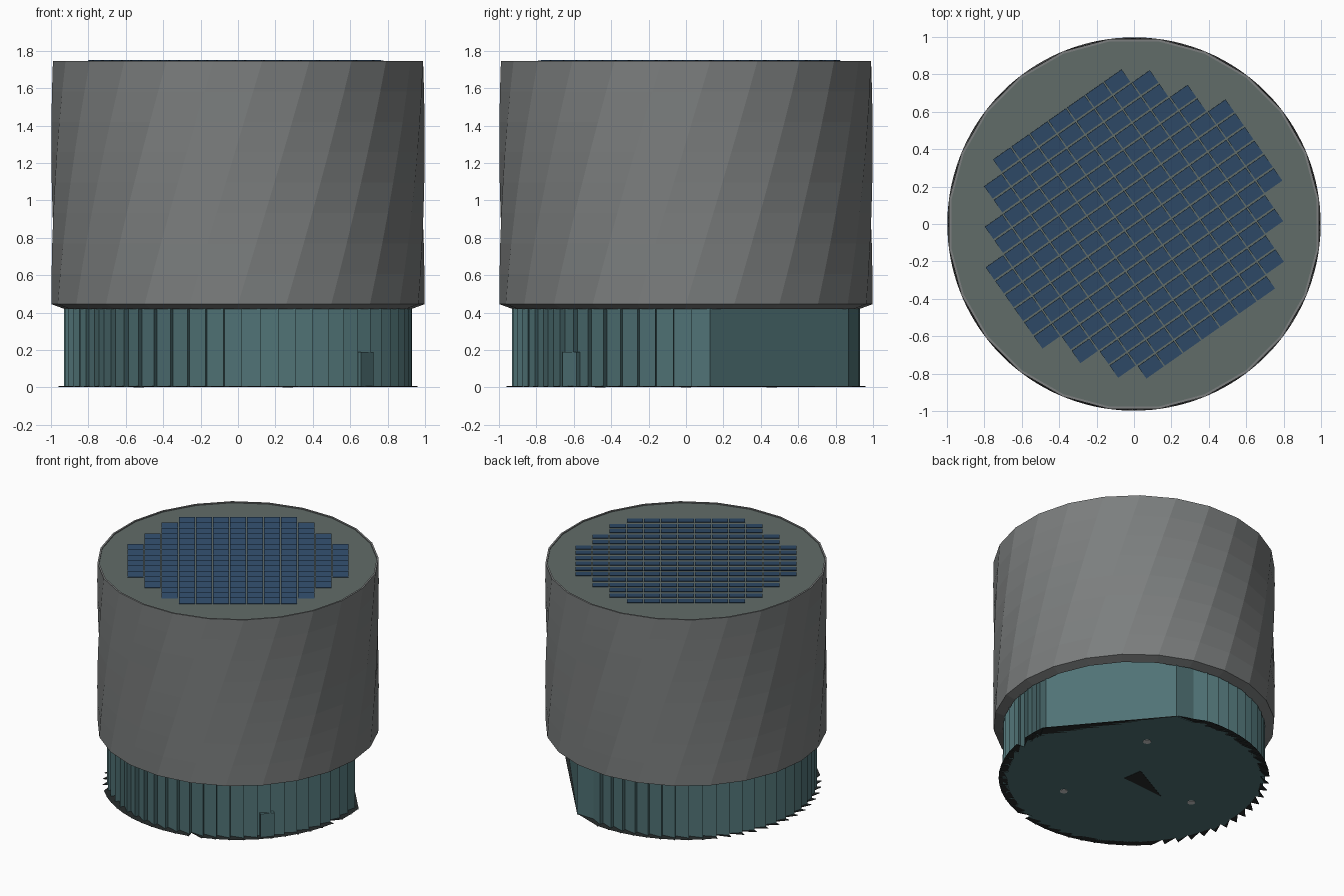
import bpy, bmesh
from math import sin, cos, radians, hypot
from mathutils import Matrix, Vector

if "Cube" in bpy.data.objects:
    bpy.data.objects.remove(bpy.data.objects["Cube"])


def material(name, rgb):
    m = bpy.data.materials.new(name)
    m.diffuse_color = (*rgb, 1)
    m.use_nodes = True
    m.node_tree.nodes["Principled BSDF"].inputs["Base Color"].default_value = m.diffuse_color
    return m


GREY = material("drum_grey", (0.20, 0.21, 0.21))
TEAL = material("base_teal", (0.08, 0.17, 0.18))
DECK = material("deck_grey", (0.12, 0.15, 0.14))
BLUE = material("panel_blue", (0.03, 0.075, 0.15))
DARK = material("dark", (0.02, 0.025, 0.025))


def finish(name, bm, mat, fix_normals=True):
    if fix_normals:
        bmesh.ops.recalc_face_normals(bm, faces=bm.faces[:])
    me = bpy.data.meshes.new(name)
    bm.to_mesh(me)
    bm.free()
    if mat:
        me.materials.append(mat)
    ob = bpy.data.objects.new(name, me)
    bpy.context.collection.objects.link(ob)
    return ob


def polar(r, deg):
    return r * cos(radians(deg)), r * sin(radians(deg))


def prism(name, pts, z0, z1, mat):
    bm = bmesh.new()
    low = [bm.verts.new((x, y, z0)) for x, y in pts]
    high = [bm.verts.new((x, y, z1)) for x, y in pts]
    n = len(pts)
    for i in range(n):
        j = (i + 1) % n
        bm.faces.new((low[i], low[j], high[j], high[i]))
    caps = [bm.faces.new(low[::-1]), bm.faces.new(high)]
    bmesh.ops.triangulate(bm, faces=caps)
    return finish(name, bm, mat)


def ngon(n, r, offset, cx=0, cy=0):
    return [(cx + x, cy + y) for x, y in (polar(r, offset + 360 * i / n) for i in range(n))]


# Twisted drum: 24 sides, 8 courses of grooved cladding
SIDES, ROWS, TWIST = 24, 8, 22.5
Z0, Z1 = 0.445, 1.745


def ring(bm, r, z, turn):
    return [bm.verts.new((x, y, z)) for x, y in ngon(SIDES, r, turn)]


def bridge(bm, a, b):
    n = len(a)
    return [bm.faces.new((a[i], a[(i + 1) % n], b[(i + 1) % n], b[i])) for i in range(n)]


bm = bmesh.new()
rings = [ring(bm, 0.998, Z0 + (Z1 - Z0) * k / ROWS, TWIST * k / ROWS) for k in range(ROWS + 1)]
cladding = []
for a, b in zip(rings, rings[1:]):
    cladding += bridge(bm, a, b)
# rim on top
rim_in = ring(bm, 0.985, Z1, TWIST)
rim_low = ring(bm, 0.985, Z1 - 0.03, TWIST)
bridge(bm, rings[-1], rim_in)
bridge(bm, rim_in, rim_low)
# chamfered underside with a recess for the base
lip = ring(bm, 0.93, 0.42, 0)
well = ring(bm, 0.93, 0.55, 0)
bridge(bm, lip, rings[0])
bridge(bm, well, lip)
bm.faces.new(well[::-1])
bmesh.ops.inset_individual(bm, faces=cladding, thickness=0.004, depth=0.003)
finish("drum_cladding", bm, GREY, False)

# Roof deck inside the rim
prism("roof_deck", ngon(SIDES, 0.985, TWIST), 1.70, 1.738, DECK)

# Solar array: tilted panels on a rotated grid clipped to a circle
bm = bmesh.new()
PX, PY = 0.121, 0.090
spin = Matrix.Rotation(radians(35), 4, 'Z')
tilt = Matrix.Rotation(radians(7), 4, 'X')
size = Matrix.Diagonal((0.114, 0.080, 0.004, 1))
for i in range(-6, 7):
    for j in range(16):
        x, y = i * PX, (j - 7.5) * PY
        if hypot(abs(x) + PX / 2, abs(y) + PY / 2) < 0.84:
            place = Matrix.Translation(Vector((x, y, 1.744)))
            bmesh.ops.create_cube(bm, size=1, matrix=spin @ place @ tilt @ size)
finish("solar_panels", bm, BLUE)

# Sawtooth base with a flat cut at the back right
TEETH, START, SPAN = 48, 78, 290


def saw_outline(r_in, r_out):
    step = SPAN / TEETH
    pts = []
    for k in range(TEETH):
        a = START + k * step
        pts += [polar(r_in, a), polar(r_out, a + step)]
    pts.append(polar(0.93, START - 9))
    return pts


prism("base_wall", saw_outline(0.895, 0.93), 0.003, 0.55, TEAL)
prism("base_plate", saw_outline(0.895, 0.96), 0.003, 0.008, DARK)

# Small door at the front right
bm = bmesh.new()
dx, dy = polar(0.905, -42)
bmesh.ops.create_cube(bm, size=1, matrix=Matrix.Translation((dx, dy, 0.097))
                      @ Matrix.Rotation(radians(-42), 4, 'Z')
                      @ Matrix.Diagonal((0.05, 0.10, 0.186, 1)))
finish("door", bm, TEAL)

# Feet and centre mark on the underside
for k, a in enumerate((60, 180, 300)):
    cx, cy = polar(0.53, a)
    prism(f"foot_{k + 1}", ngon(12, 0.028, 0, cx, cy), 0, 0.006, None)
view = radians(54)
tri = []
for s, u in ((-0.07, 0.0), (0.04, 0.11), (0.21, -0.24)):
    tri.append((u * cos(view) - s * sin(view), u * sin(view) + s * cos(view)))
prism("underside_mark", tri, 0.001, 0.006, DARK)
